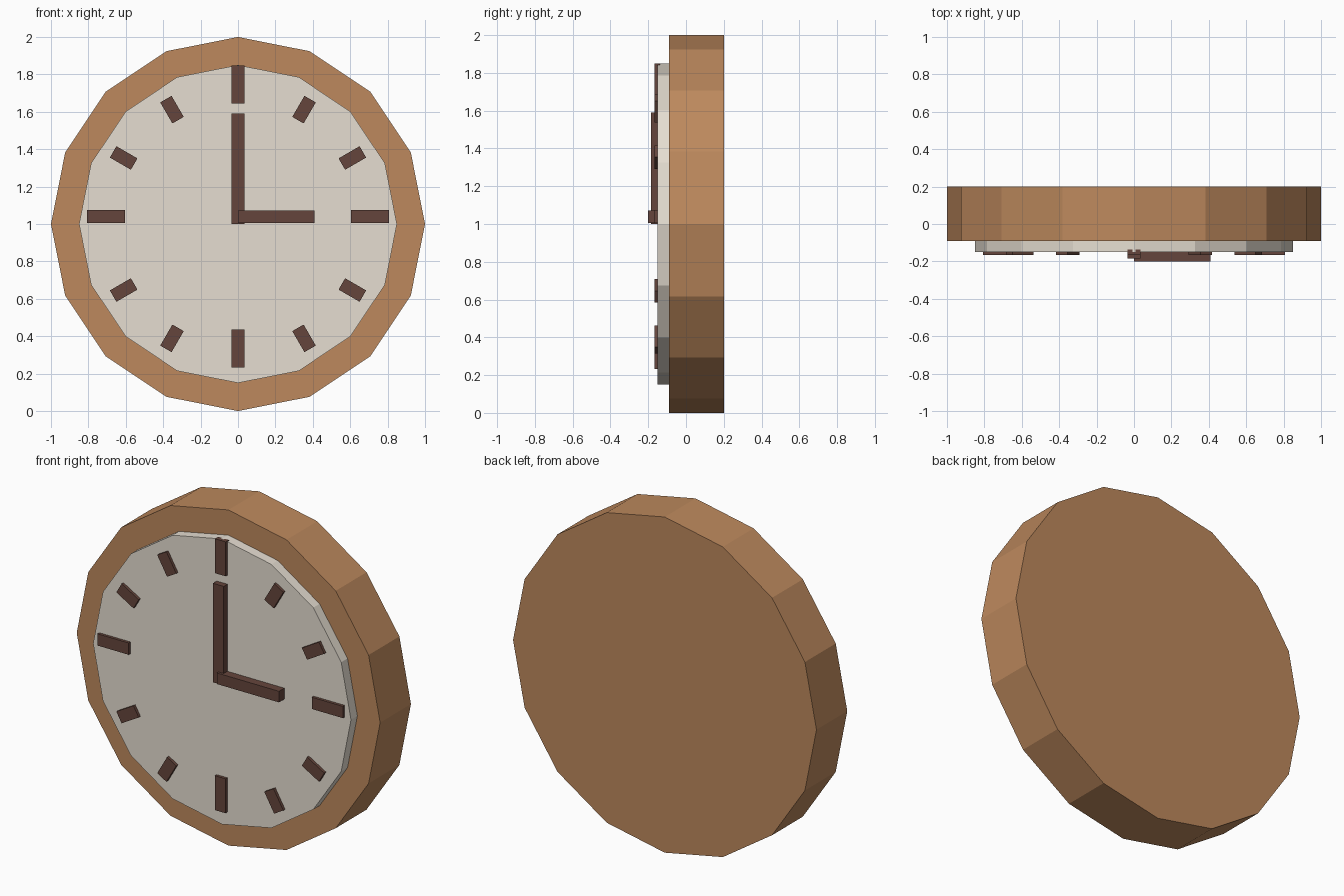
import bpy
from math import radians, cos, sin, pi

if "Cube" in bpy.data.objects:
    bpy.data.objects.remove(bpy.data.objects["Cube"])


def material(name, rgb):
    m = bpy.data.materials.new(name)
    m.diffuse_color = (*rgb, 1)
    m.use_nodes = True
    m.node_tree.nodes["Principled BSDF"].inputs["Base Color"].default_value = m.diffuse_color
    return m


wood = material("wood", (0.51, 0.25, 0.11))
cream = material("cream", (0.79, 0.73, 0.64))
dark = material("dark_wood", (0.13, 0.06, 0.045))


def disc(name, radius, y0, y1, mat):
    # 16-sided disc facing -y, centred on z = 1
    bpy.ops.mesh.primitive_cylinder_add(
        vertices=16, radius=radius, depth=y1 - y0,
        location=(0, (y0 + y1) / 2, 1), rotation=(pi / 2, 0, 0))
    ob = bpy.context.object
    ob.name = name
    ob.data.materials.append(mat)


def bar(name, x, z, length, y0, y1, angle=0, width=0.07):
    # flat bar lying on the dial, turned by angle in the dial plane
    bpy.ops.mesh.primitive_cube_add(
        size=1, location=(x, (y0 + y1) / 2, z), rotation=(0, -radians(angle), 0))
    ob = bpy.context.object
    ob.name = name
    ob.scale = (length, y1 - y0, width)
    ob.data.materials.append(dark)


# Case and dial
disc("case", 1.0, -0.09, 0.2, wood)
disc("dial", 0.85, -0.15, -0.09, cream)

# Hour marks: long at the quarters, short between
for i in range(12):
    a = i * 30
    quarter = i % 3 == 0
    centre_z = 1.04 if quarter else 1.0
    bar(f"hour_mark_{i + 1}", 0.706 * cos(radians(a)),
        centre_z + 0.706 * sin(radians(a)),
        0.205 if quarter else 0.13, -0.167, -0.137, a)

# Hands at three o'clock
bar("minute_hand", 0, 1.295, 0.59, -0.185, -0.135, 90)
bar("hour_hand", 0.205, 1.038, 0.41, -0.2, -0.15, 0, 0.066)
